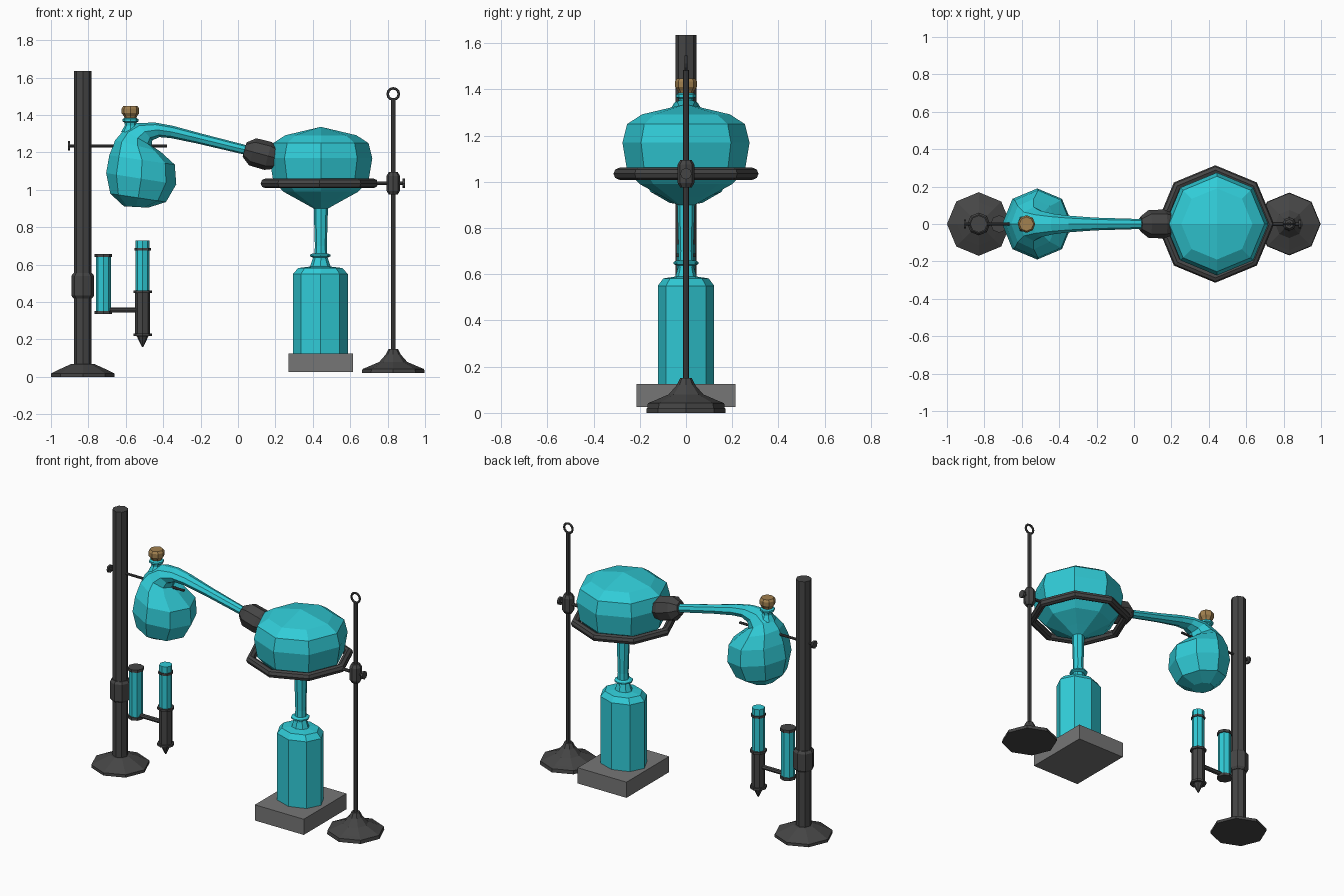
import bpy, bmesh, math
from mathutils import Vector, Matrix

if "Cube" in bpy.data.objects:
    bpy.data.objects.remove(bpy.data.objects["Cube"])


def material(name, rgb):
    m = bpy.data.materials.new(name)
    m.diffuse_color = (*rgb, 1)
    m.use_nodes = True
    m.node_tree.nodes["Principled BSDF"].inputs["Base Color"].default_value = m.diffuse_color
    return m


GLASS = material("glass", (0.03, 0.6, 0.68))
IRON = material("iron", (0.06, 0.06, 0.06))
STONE = material("stone", (0.18, 0.18, 0.18))
CORK = material("cork", (0.36, 0.22, 0.08))


def finish(name, bm, mat):
    bmesh.ops.recalc_face_normals(bm, faces=bm.faces)
    me = bpy.data.meshes.new(name)
    bm.to_mesh(me)
    bm.free()
    me.materials.append(mat)
    ob = bpy.data.objects.new(name, me)
    bpy.context.collection.objects.link(ob)
    return ob


def skin(name, rings, mat, grid_top=False):
    """Join rings of points with quads and close both ends."""
    bm = bmesh.new()
    rows = [[bm.verts.new(p) for p in r] for r in rings]
    n = len(rows[0])
    for a, b in zip(rows, rows[1:]):
        for i in range(n):
            j = (i + 1) % n
            bm.faces.new((a[i], a[j], b[j], b[i]))
    bm.faces.new(rows[0])
    if grid_top:
        top = rows[-1]
        c = bm.verts.new(sum((v.co for v in top), Vector()) / n + Vector((0, 0, grid_top)))
        for i in range(0, n, 2):
            bm.faces.new((c, top[i], top[i + 1], top[(i + 2) % n]))
    else:
        bm.faces.new(rows[-1])
    return finish(name, bm, mat)


def lathe(name, profile, mat, x=0, n=8, sy=1, matrix=None, grid_top=False):
    """Turn (radius, height) points around a vertical axis at x."""
    m = matrix or Matrix.Translation((x, 0, 0))
    rings = [[m @ Vector((r * math.cos(2 * math.pi * i / n),
                          r * sy * math.sin(2 * math.pi * i / n), z))
              for i in range(n)] for r, z in profile]
    return skin(name, rings, mat, grid_top)


def along(a, b):
    """Matrix placing a lathe axis at a, pointing to b."""
    a, b = Vector(a), Vector(b)
    return Matrix.Translation(a) @ (b - a).to_track_quat('Z', 'Y').to_matrix().to_4x4()


def torus(name, centre, R, r, mat, n=8, k=8, upright=False):
    bm = bmesh.new()
    rows = []
    for i in range(n):
        a = 2 * math.pi * i / n
        row = []
        for j in range(k):
            b = 2 * math.pi * j / k
            d, h = R + r * math.cos(b), r * math.sin(b)
            p = Vector((d * math.cos(a), d * math.sin(a), h))
            if upright:
                p = Vector((p.x, p.z, p.y))
            row.append(bm.verts.new(p + Vector(centre)))
        rows.append(row)
    for i in range(n):
        a, b = rows[i], rows[(i + 1) % n]
        for j in range(k):
            bm.faces.new((a[j], b[j], b[(j + 1) % k], a[(j + 1) % k]))
    return finish(name, bm, mat)


# Left stand with collar and holding rod
lathe("left_stand_base", [(.17, 0), (.17, .018), (.115, .045), (.06, .07)], IRON, -.83)
lathe("left_stand_pole", [(.046, .05), (.046, 1.635)], IRON, -.83)
lathe("left_stand_collar", [(.05, .42), (.061, .435), (.061, .54), (.05, .555)], IRON, -.83)
lathe("retort_rod", [(.008, 0), (.008, .525)], IRON, matrix=along((-.905, 0, 1.235), (0, 0, 1.235)))
lathe("retort_rod_knob", [(.025, 0), (.025, .012)], IRON, matrix=along((-.91, 0, 1.235), (0, 0, 1.235)))

# Short and long burner tubes with their link
lathe("short_tube", [(.04, .34), (.04, .65)], GLASS, -.72)
for i, z in enumerate((.335, .64)):
    lathe(f"short_tube_cap_{i}", [(.047, z), (.047, z + .018)], IRON, -.72)
lathe("tube_link", [(.014, 0), (.014, .18)], IRON, matrix=along((-.71, 0, .357), (0, 0, .357)))
lathe("long_tube", [(.038, .45), (.038, .73)], GLASS, -.51)
lathe("long_tube_sleeve", [(.004, .16), (.03, .215), (.04, .225), (.04, .46)], IRON, -.51)
for i, z in enumerate((.218, .448, .675)):
    r = .044 if i == 2 else .05
    lathe(f"long_tube_band_{i}", [(r, z), (r, z + .014)], IRON, -.51)

# Retort: each section is outer x, z, inner x, z, half depth
sections = [
    (-.61, .912, -.48, .905, .07), (-.683, .98, -.385, .935, .155),
    (-.705, 1.09, -.33, 1.03, .19), (-.688, 1.185, -.338, 1.135, .18),
    (-.657, 1.265, -.415, 1.205, .135), (-.61, 1.32, -.462, 1.235, .09),
    (-.54, 1.357, -.458, 1.265, .07), (-.445, 1.36, -.42, 1.282, .055),
    (-.35, 1.343, -.36, 1.277, .045), (-.2, 1.302, -.215, 1.247, .034),
    (.06, 1.235, .05, 1.185, .026)]
rings = []
for ox, oz, ix, iz, w in sections:
    o, q = Vector((ox, 0, oz)), Vector((ix, 0, iz))
    c, h = (o + q) / 2, (o - q) / 2
    rings.append([c + h * math.cos(math.pi * i / 4) + Vector((0, w * math.sin(math.pi * i / 4), 0))
                  for i in range(8)])
skin("retort", rings, GLASS)
lathe("retort_mouth", [(.05, 1.31), (.03, 1.345), (.032, 1.36), (.043, 1.366), (.043, 1.378), (.03, 1.385)],
      GLASS, -.575)
lathe("cork_stopper", [(.03, 1.38), (.036, 1.395), (.047, 1.41), (.047, 1.435), (.038, 1.448)], CORK, -.575)

# Dark joint between retort and receiver
lathe("joint", [(.04, 0), (.075, .045), (.077, .13), (.06, .175)], IRON,
      matrix=along((.035, 0, 1.215), (.21, 0, 1.168)))

# Receiver globe and its stem, held by the ring
lathe("receiver_globe", [(.036, .62), (.032, .70), (.038, .90), (.1, .935), (.2, .99), (.255, 1.05),
                         (.275, 1.17), (.255, 1.25), (.19, 1.292)], GLASS, .443, grid_top=.045)
torus("support_ring", (.435, 0, 1.035), .288, .026, IRON)

# Collecting bottle on a block
lathe("bottle", [(.147, .12), (.147, .55), (.118, .582), (.055, .59), (.038, .64)], GLASS, .44, sy=.83)
lathe("bottle_lip", [(.04, .638), (.055, .645), (.055, .653), (.04, .66)], GLASS, .44)
bm = bmesh.new()
bmesh.ops.create_cube(bm, size=1, matrix=Matrix.Translation((.442, 0, .075)) @ Matrix.Diagonal((.345, .43, .1, 1)))
finish("bottle_block", bm, STONE)

# Right stand with clamp and loop
lathe("right_stand_base", [(.168, .02), (.165, .042), (.14, .052), (.075, .08), (.04, .12), (.025, .15)], IRON, .83)
lathe("right_stand_rod", [(.013, .1), (.013, 1.485)], IRON, .83)
torus("right_stand_loop", (.83, 0, 1.513), .03, .007, IRON, n=12, k=6, upright=True)
lathe("clamp", [(.024, .975), (.036, .995), (.036, 1.075), (.024, 1.095)], IRON, .83)
lathe("clamp_rod", [(.01, 0), (.01, .155)], IRON, matrix=along((.73, 0, 1.035), (1, 0, 1.035)))
lathe("clamp_knob", [(.025, 0), (.025, .014)], IRON, matrix=along((.88, 0, 1.035), (1, 0, 1.035)))
